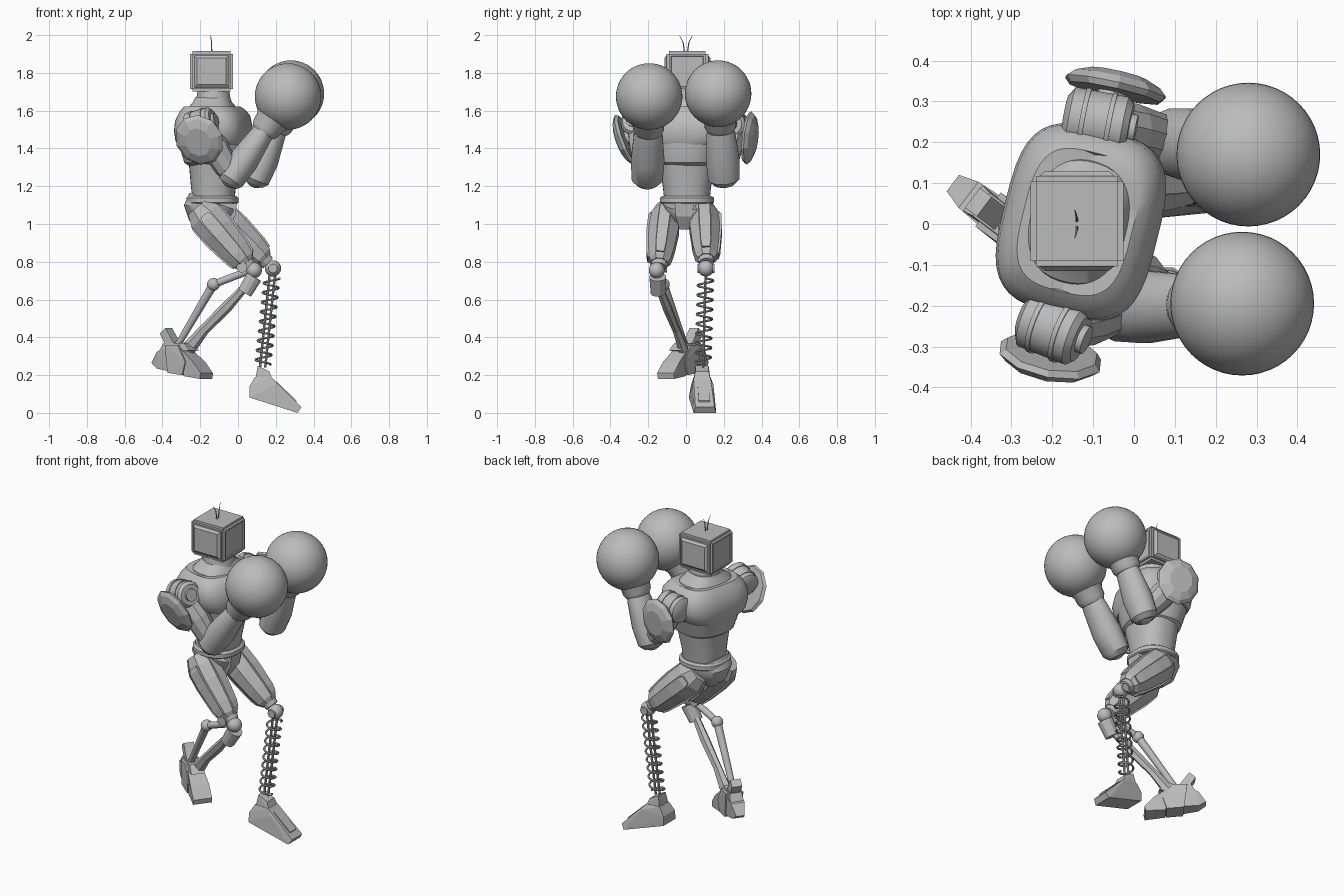
import bpy, bmesh, math
from mathutils import Vector, Matrix

if "Cube" in bpy.data.objects:
    bpy.data.objects.remove(bpy.data.objects["Cube"], do_unlink=True)

grey = bpy.data.materials.new("plain grey")
grey.use_nodes = True
colour = (0.5, 0.5, 0.5, 1)
grey.diffuse_color = colour
grey.node_tree.nodes["Principled BSDF"].inputs["Base Color"].default_value = colour
smooth_parts = []


def finish(name, bm, smooth=False):
    bmesh.ops.recalc_face_normals(bm, faces=bm.faces)
    mesh = bpy.data.meshes.new(name)
    bm.to_mesh(mesh)
    bm.free()
    mesh.materials.append(grey)
    obj = bpy.data.objects.new(name, mesh)
    bpy.context.scene.collection.objects.link(obj)
    if smooth:
        smooth_parts.append(obj)
    return obj


def loft(name, path, n=8, hint=(0, 1, 0), power=2, smooth=False, turn=0.5):
    """Skin rings along a path of (centre, radius along hint, other radius)."""
    bm = bmesh.new()
    pts = [Vector(p[0]) for p in path]
    rings = []
    for i, (c, (_, a, b)) in enumerate(zip(pts, path)):
        d = (pts[min(i + 1, len(pts) - 1)] - pts[max(i - 1, 0)]).normalized()
        h = Vector(hint)
        u = (h - d * h.dot(d)).normalized()
        v = d.cross(u)
        ring = []
        for k in range(n):
            t = 2 * math.pi * (k + turn) / n
            cu, sv = math.cos(t), math.sin(t)
            x = math.copysign(abs(cu) ** (2 / power), cu)
            y = math.copysign(abs(sv) ** (2 / power), sv)
            ring.append(bm.verts.new(c + u * a * x + v * b * y))
        rings.append(ring)
    for r, s in zip(rings, rings[1:]):
        for k in range(n):
            bm.faces.new((r[k], r[k - 1], s[k - 1], s[k]))
    bm.faces.new(rings[0])
    bm.faces.new(rings[-1])
    return finish(name, bm, smooth)


def rod(name, p, q, r, r2=None, n=16, smooth=True):
    r2 = r2 or r
    d = Vector(q) - Vector(p)
    hint = (0, 1, 0) if abs(d.normalized().y) < 0.8 else (0, 0, 1)
    return loft(name, [(p, r, r), (q, r2, r2)], n, hint, smooth=smooth)


def ball(name, c, r, seg=24):
    bm = bmesh.new()
    bmesh.ops.create_uvsphere(bm, u_segments=seg, v_segments=seg // 2, radius=r,
                              matrix=Matrix.Translation(c))
    return finish(name, bm, True)


def hull(name, points):
    bm = bmesh.new()
    bmesh.ops.convex_hull(bm, input=[bm.verts.new(p) for p in points])
    return finish(name, bm)


# Head: bevelled cube, wide raised panels at the sides, framed face screen
bm = bmesh.new()
bmesh.ops.create_cube(bm, size=1, matrix=Matrix.Translation((-0.14, 0.007, 1.808))
                      @ Matrix.Diagonal((0.228, 0.222, 0.214, 1)))
bmesh.ops.bevel(bm, geom=bm.edges[:], offset=0.014, segments=2, affect='EDGES')
bm.normal_update()
for f in [f for f in bm.faces if f.calc_area() > 0.02]:
    side = f.normal.copy()
    if abs(side.y) > 0.9:
        bmesh.ops.inset_individual(bm, faces=[f], thickness=0.012, depth=0)
        bmesh.ops.inset_individual(bm, faces=[f], thickness=0.02, depth=0.011)
    elif abs(side.x) > 0.9:
        bmesh.ops.inset_individual(bm, faces=[f], thickness=0.015, depth=0)
        bmesh.ops.inset_individual(bm, faces=[f], thickness=0.004, depth=-0.005)
finish("head", bm)
for name, s in (("left", 1), ("right", -1)):
    loft(name + "_antenna", [((-0.14, s * 0.008, 1.91), 0.004, 0.004),
                             ((-0.14, s * 0.015, 1.96), 0.003, 0.003),
                             ((-0.145, s * 0.035, 2.0), 0.001, 0.001)], 6)

# Torso, turned slightly at the chest
yaw = math.radians(-14)
side_axis = (-math.sin(yaw), math.cos(yaw), 0)
rod("neck", (-0.13, 0, 1.6), (-0.13, 0, 1.72), 0.1, 0.083, 24)


def stack(name, levels, hint, power):
    loft(name, [((x, 0.005, z), a, b) for z, x, a, b in levels], 40, hint, power, True)


stack("abdomen", [(1.12, -0.13, 0.12, 0.11), (1.2, -0.13, 0.128, 0.12),
                  (1.31, -0.125, 0.15, 0.135), (1.37, -0.125, 0.16, 0.145)], (0, 1, 0), 2.3)
stack("ribs", [(1.31, -0.125, 0.14, 0.135), (1.325, -0.125, 0.162, 0.155),
               (1.4, -0.125, 0.185, 0.175), (1.45, -0.13, 0.2, 0.182)], side_axis, 2.5)
stack("chest_shell", [(1.42, -0.13, 0.19, 0.175), (1.44, -0.13, 0.215, 0.186),
                      (1.5, -0.13, 0.233, 0.192), (1.56, -0.135, 0.23, 0.182),
                      (1.6, -0.138, 0.205, 0.157), (1.622, -0.138, 0.175, 0.135),
                      (1.605, -0.138, 0.165, 0.125)], side_axis, 3.3)
stack("collar", [(1.58, -0.135, 0.165, 0.13), (1.622, -0.135, 0.15, 0.118),
                 (1.645, -0.135, 0.115, 0.1), (1.67, -0.135, 0.09, 0.09)], side_axis, 2.4)
stack("belt", [(1.108, -0.135, 0.135, 0.13), (1.115, -0.135, 0.144, 0.138),
               (1.138, -0.135, 0.144, 0.138), (1.148, -0.135, 0.13, 0.125)], (0, 1, 0), 2.3)
stack("pelvis", [(0.97, -0.15, 0.03, 0.05), (1.02, -0.15, 0.09, 0.11),
                 (1.08, -0.15, 0.125, 0.138), (1.12, -0.135, 0.13, 0.13)], (0, 1, 0), 2.3)
hull("groin_plate", [(x, s * w - 0.01, z) for s in (-1, 1) for x, w, z in
                     ((-0.005, 0.05, 1.11), (-0.1, 0.05, 1.11), (-0.015, 0.045, 1.04),
                      (-0.06, 0.025, 0.97), (-0.12, 0.025, 0.97))])


# Arms
def arm(side, shoulder, barrel, elbow, glove, pad, pad_dir):
    S, E, G = Vector(shoulder), Vector(elbow), Vector(glove)
    a, b = Vector(barrel[0]), Vector(barrel[1])
    d = (b - a).normalized()
    chest = Vector((-0.13, 0.005, 1.52))
    rod(side + "_shoulder_link", chest.lerp(S, 0.5), S, 0.09, 0.07, 20)
    loft(side + "_shoulder_barrel", [(a, 0.05, 0.05), (a + d * 0.015, 0.075, 0.075),
                                    (b - d * 0.015, 0.075, 0.075), (b, 0.06, 0.06)],
         24, (0, 0, 1), smooth=True)
    rod(side + "_shoulder_pin", b - d * 0.01, b + d * 0.015, 0.036)
    for k in (0.3, 0.7):
        m = a.lerp(b, k)
        rod(side + "_barrel_band", m - d * 0.006, m + d * 0.006, 0.079, None, 24)
    # Upper arm
    loft(side + "_upper_arm", [(S, 0.06, 0.06), (S.lerp(E, 0.4), 0.068, 0.075),
                               (S.lerp(E, 0.8), 0.06, 0.065), (E, 0.055, 0.05)], 10)
    ball(side + "_elbow", E, 0.06)
    # Forearm and glove
    loft(side + "_forearm", [(E.lerp(G, -0.09), 0.055, 0.05), (E.lerp(G, -0.03), 0.083, 0.074),
                             (E.lerp(G, 0.2), 0.09, 0.08), (E.lerp(G, 0.5), 0.078, 0.062),
                             (E.lerp(G, 0.62), 0.066, 0.055)], 20, smooth=True)
    loft(side + "_glove_cuff", [(E.lerp(G, 0.55), 0.07, 0.065), (E.lerp(G, 0.6), 0.083, 0.08),
                                (E.lerp(G, 0.68), 0.085, 0.085), (E.lerp(G, 0.8), 0.12, 0.12)],
         28, smooth=True)
    ball(side + "_glove", G, 0.176, 48)
    # Shoulder armour plate, a thin tilted shell
    P, n = Vector(pad), Vector(pad_dir).normalized()
    loft(side + "_shoulder_plate", [(P - n * 0.015, 0.135, 0.115), (P, 0.143, 0.13),
                                    (P + n * 0.018, 0.125, 0.11), (P + n * 0.034, 0.08, 0.07)],
         10, (-0.25, 0, 1))
    rod(side + "_plate_mount", S, P, 0.035)


arm("right", (-0.18, -0.25, 1.5), ((-0.27, -0.225, 1.51), (-0.13, -0.28, 1.55)),
    (-0.03, -0.205, 1.25), (0.265, -0.195, 1.675), (-0.205, -0.325, 1.445), (-0.2, -0.92, -0.36))
arm("left", (-0.09, 0.25, 1.5), ((-0.17, 0.265, 1.52), (-0.01, 0.235, 1.53)),
    (0.1, 0.2, 1.25), (0.28, 0.17, 1.69), (-0.045, 0.335, 1.455), (0.22, 1, -0.1))


# Thighs: faceted core with raised armour strips
def thigh(side, hip, knee, out):
    H, K = Vector(hip), Vector(knee)
    d = (K - H).normalized()
    front = Vector((0, out, 0)).cross(d) * out
    loft(side + "_thigh", [(H.lerp(K, t), a, b) for t, a, b in
                           ((-0.1, 0.055, 0.07), (0.08, 0.08, 0.1), (0.35, 0.086, 0.098),
                            (0.75, 0.074, 0.083), (0.94, 0.062, 0.068), (1.0, 0.048, 0.05))], 8)
    for label, off, w, h in (("outer", Vector((0, out * 0.068, 0)), 0.022, 0.048),
                             ("front", front * -0.077, 0.042, 0.022),
                             ("back", front * 0.077, 0.042, 0.022)):
        loft(side + "_thigh_%s_plate" % label,
             [(H.lerp(K, t) + off * s, w * e, h * e) for t, s, e in
              ((0.05, 1.05, 0.7), (0.12, 1.1, 1), (0.4, 1.1, 1), (0.8, 0.92, 0.9), (0.92, 0.82, 0.7))], 4)
    # Knee collar
    rod(side + "_knee_collar", H.lerp(K, 0.96), H.lerp(K, 1.07), 0.047, 0.038, 12, False)


thigh("right", (-0.19, -0.105, 1.06), (0.045, -0.14, 0.79), -1)
thigh("left", (-0.13, 0.095, 1.06), (0.14, 0.107, 0.81), 1)

# Left lower leg: coil spring around twin rods
K, A = Vector((0.185, 0.105, 0.765)), Vector((0.13, 0.09, 0.24))
ball("left_knee_ball", K, 0.043)
rod("left_knee_pin", K - Vector((0, 0.045, 0)), K + Vector((0, 0.045, 0)), 0.024)
for s in (-1, 1):
    off = Vector((s * 0.014, 0, 0))
    rod("left_shin_rod", K + off, A + off, 0.007, None, 8)
turns, steps = 9, 18
coil = []
for i in range(turns * steps + 1):
    t = 2 * math.pi * i / steps
    c = K.lerp(A, 0.1 + 0.87 * i / (turns * steps))
    coil.append((c + Vector((math.cos(t), math.sin(t), 0)) * 0.041, 0.0062, 0.0062))
loft("left_shin_spring", coil, 6, (0, 0, 1), smooth=True)

# Left foot, toe pointing down
hull("left_ankle_block", [(x, 0.085 + s * w, z) for s in (-1, 1) for x, w, z in
                          ((0.105, 0.035, 0.25), (0.165, 0.035, 0.22), (0.09, 0.045, 0.17),
                           (0.185, 0.045, 0.17))])
hull("left_foot", [(x, y + s * w, z) for s in (-1, 1) for x, y, w, z in
                   ((0.09, 0.085, 0.045, 0.19), (0.18, 0.085, 0.045, 0.185), (0.06, 0.08, 0.055, 0.14),
                    (0.06, 0.075, 0.06, 0.082), (0.2, 0.09, 0.055, 0.15),
                    (0.335, 0.1, 0.05, 0.03), (0.315, 0.1, 0.06, 0.0))])
hull("left_foot_top_plate", [(x, y + s * 0.03, z) for s in (-1, 1) for x, y, z in
                             ((0.205, 0.09, 0.165), (0.31, 0.098, 0.065),
                              (0.2, 0.09, 0.14), (0.3, 0.098, 0.04))])

# Right knee and lower leg: jointed struts
ball("right_knee_ball", (0.085, -0.155, 0.755), 0.042)
rod("right_knee_pin", (0.02, -0.19, 0.77), (0.02, -0.1, 0.77), 0.028)
rod("right_knee_drum", (0.085, -0.15, 0.72), (0.035, -0.148, 0.635), 0.045, 0.04, 12, False)
ball("right_strut_joint", (-0.13, -0.12, 0.68), 0.034)
rod("right_upper_strut", (0.05, -0.15, 0.75), (-0.13, -0.12, 0.68), 0.02)
rod("right_rear_strut", (-0.13, -0.12, 0.68), (-0.33, -0.0, 0.34), 0.024, 0.017)
loft("right_shin", [((0.05, -0.148, 0.68), 0.02, 0.02), ((-0.06, -0.1, 0.56), 0.026, 0.03),
                    ((-0.18, -0.05, 0.44), 0.022, 0.028), ((-0.27, -0.01, 0.33), 0.03, 0.04)], 6)

# Right foot: overlapping segments, heel high behind, toe down
heel, along = Vector((-0.41, 0.075, 0)), Vector((0.24, -0.18, 0))
across = Vector((0.6, 0.8, 0))


def foot_part(name, outline):
    hull(name, [heel + along * t + across * s * w + Vector((0, 0, z))
                for s in (-1, 1) for t, w, z in outline])


foot_part("right_heel", ((-0.14, 0.025, 0.265), (0.02, 0.04, 0.325), (0.25, 0.045, 0.34),
                         (0.3, 0.045, 0.22), (0.0, 0.035, 0.235)))
foot_part("right_instep", ((0.22, 0.052, 0.36), (0.5, 0.05, 0.36), (0.68, 0.055, 0.27),
                           (0.6, 0.052, 0.2), (0.28, 0.052, 0.212)))
foot_part("right_toe", ((0.56, 0.045, 0.34), (0.85, 0.055, 0.27), (1.02, 0.055, 0.21),
                        (1.0, 0.055, 0.18), (0.62, 0.045, 0.195)))
foot_part("right_ankle_cap", ((0.15, 0.035, 0.37), (0.6, 0.035, 0.37), (0.75, 0.04, 0.33),
                              (0.05, 0.04, 0.32)))
foot_part("right_heel_block", ((0.06, 0.03, 0.42), (0.18, 0.03, 0.45), (0.36, 0.03, 0.37),
                               (0.22, 0.03, 0.34)))

# Soft shading on the round parts
for o in bpy.context.selected_objects:
    o.select_set(False)
for o in smooth_parts:
    o.select_set(True)
bpy.context.view_layer.objects.active = smooth_parts[0]
bpy.ops.object.shade_smooth_by_angle(angle=math.radians(35))
